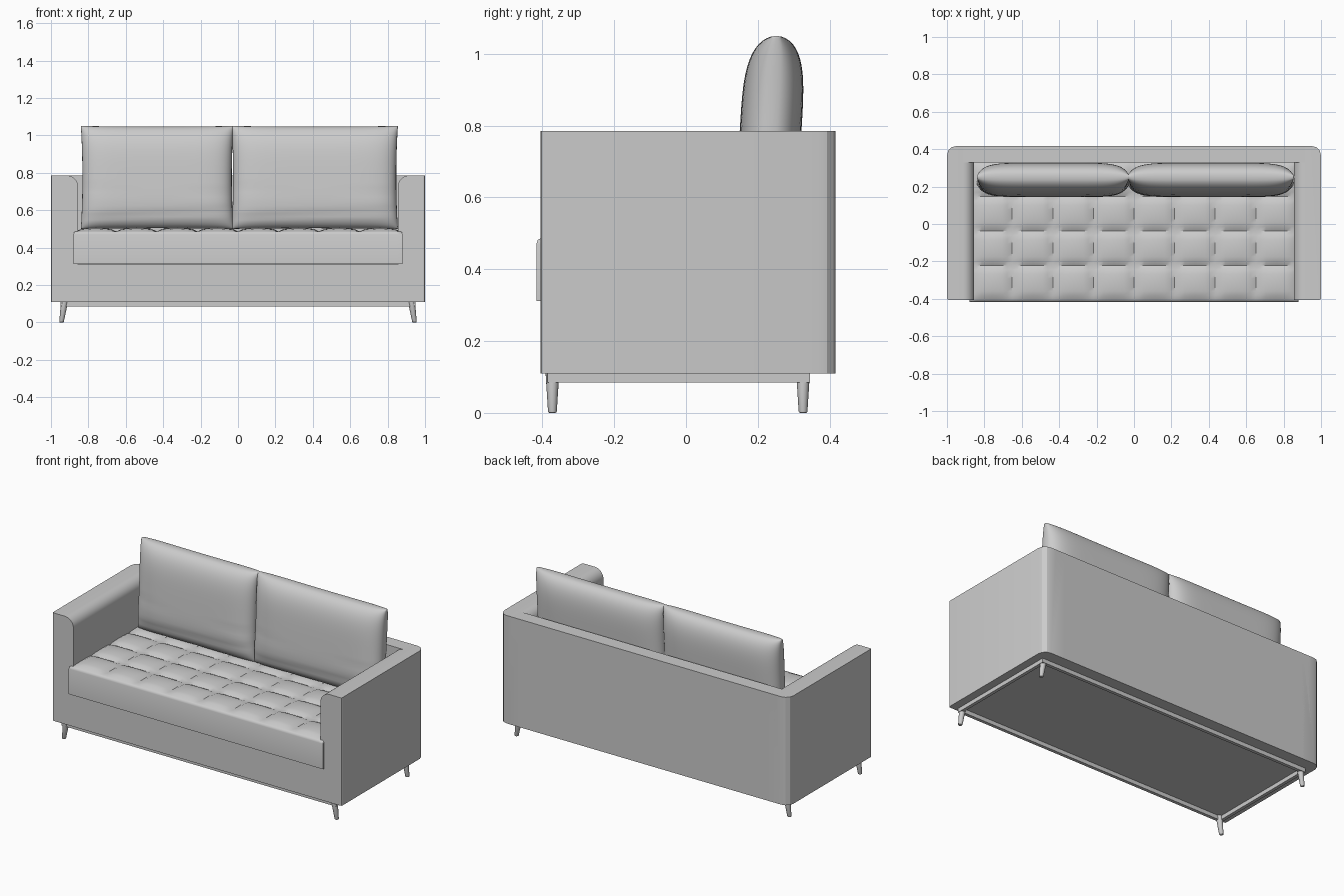
import bpy, bmesh, math
from mathutils import Vector

if "Cube" in bpy.data.objects:
    bpy.data.objects.remove(bpy.data.objects["Cube"])

# Single upholstery colour
GREY = (0.6, 0.6, 0.6, 1)
fabric = bpy.data.materials.new("light_grey")
fabric.use_nodes = True
fabric.diffuse_color = GREY
fabric.node_tree.nodes["Principled BSDF"].inputs["Base Color"].default_value = GREY


def finish(bm, name, angle=30, mirror=False):
    """Turn a bmesh into a shaded, coloured object."""
    bmesh.ops.recalc_face_normals(bm, faces=bm.faces)
    mesh = bpy.data.meshes.new(name)
    bm.to_mesh(mesh)
    bm.free()
    mesh.materials.append(fabric)
    ob = bpy.data.objects.new(name, mesh)
    bpy.context.collection.objects.link(ob)
    bpy.ops.object.select_all(action="DESELECT")
    ob.select_set(True)
    bpy.context.view_layer.objects.active = ob
    bpy.ops.object.shade_smooth_by_angle(angle=math.radians(angle))
    if mirror:
        ob.modifiers.new("Mirror", "MIRROR")
    return ob


def box(name, x, y, z):
    """Box from (min, max) pairs."""
    bm = bmesh.new()
    bmesh.ops.create_cube(bm, size=1)
    for v in bm.verts:
        v.co = [lo + (c + 0.5) * (hi - lo) for c, (lo, hi) in zip(v.co, (x, y, z))]
    return finish(bm, name)


FRONT, BACK, LOW, TOP = -0.405, 0.417, 0.11, 0.785
ARM_IN, ROUND = 0.855, 0.06

# Arms: rounded inner top, softened outer corners at front and back
bm = bmesh.new()
profile = [(1, TOP), (1, LOW), (ARM_IN, LOW)]
for i in range(9):
    a = math.pi - i * math.pi / 16
    profile.append((ARM_IN + ROUND + ROUND * math.cos(a), TOP - ROUND + ROUND * math.sin(a)))
face = bm.faces.new([bm.verts.new((x, FRONT, z)) for x, z in profile])
ext = bmesh.ops.extrude_face_region(bm, geom=[face])["geom"]
bmesh.ops.translate(bm, vec=(0, BACK - FRONT, 0),
                    verts=[g for g in ext if isinstance(g, bmesh.types.BMVert)])
for y, size, segs in ((BACK, 0.05, 3), (FRONT, 0.008, 2)):
    corner = [e for e in bm.edges
              if all(v.co.x > 0.999 and abs(v.co.y - y) < 1e-4 for v in e.verts)]
    bmesh.ops.bevel(bm, geom=corner, offset=size, segments=segs, profile=0.5, affect="EDGES")
finish(bm, "arms", 20, mirror=True)

# Backrest, seat base and recessed underside frame
box("backrest", (-0.93, 0.93), (0.33, BACK), (LOW, TOP))
box("seat_base", (-0.9, 0.9), (FRONT, 0.34), (LOW, 0.31))
for side, y in (("front", -0.385), ("back", 0.325)):
    box(f"{side}_plinth_rail", (-0.95, 0.95), (y, y + 0.02), (0.085, LOW + 0.005))
for side, x in (("right", -0.95), ("left", 0.93)):
    box(f"{side}_plinth_rail", (x, x + 0.02), (-0.385, 0.345), (0.085, LOW + 0.005))

# Tapered legs leaning outwards
for side, y in (("front", -0.372), ("back", 0.326)):
    bm = bmesh.new()
    bmesh.ops.create_cone(bm, cap_ends=True, segments=16, radius1=0.012, radius2=0.019, depth=0.11)
    rim = [e for e in bm.edges if all(v.co.z < 0 for v in e.verts)]
    bmesh.ops.bevel(bm, geom=rim, offset=0.004, segments=2, profile=0.5, affect="EDGES")
    for v in bm.verts:
        v.co.z += 0.055
        v.co += Vector((0.944 - 0.15 * v.co.z, y, 0))
    finish(bm, f"{side}_legs", 40, mirror=True)

# Tufted seat cushion: puffed cells, rolled rim, straight sides
COLS, ROWS, SUB = 8, 4, 8
HALF_X, HALF_Y, MID_Y = 0.88, 0.38, -0.037
bm = bmesh.new()
bmesh.ops.create_grid(bm, x_segments=COLS * SUB, y_segments=ROWS * SUB, size=1)
for v in bm.verts:
    u, w = (v.co.x + 1) / 2 * COLS, (v.co.y + 1) / 2 * ROWS
    puff = abs(math.sin(math.pi * u) * math.sin(math.pi * w)) ** 0.45
    v.co = (v.co.x * (HALF_X - 0.012), MID_Y + v.co.y * (HALF_Y - 0.012), 0.486 + 0.02 * puff)
for grow, z in ((0.008, 0.482), (0.004, 0.47), (0, 0.312)):
    rim = [e for e in bm.edges if e.is_boundary]
    new = bmesh.ops.extrude_edge_only(bm, edges=rim)["geom"]
    for v in (g for g in new if isinstance(g, bmesh.types.BMVert)):
        v.co.x *= 1 + grow / HALF_X
        v.co.y = MID_Y + (v.co.y - MID_Y) * (1 + grow / HALF_Y)
        v.co.z = z
bmesh.ops.holes_fill(bm, edges=[e for e in bm.edges if e.is_boundary], sides=0)
finish(bm, "seat_cushion", 45)


def pillow(name, x0, x1):
    """Plump back pillow with a pinched seam and light creases."""
    bm = bmesh.new()
    for side in (-1, 1):
        grid = bmesh.ops.create_grid(bm, x_segments=40, y_segments=32, size=1)["verts"]
        for v in grid:
            u, w = (math.sin(c * math.pi / 2) for c in v.co.xy)
            swell = math.sqrt(max(0, (1 - abs(u) ** 7) * (1 - w ** 4)))
            crease = 0.006 * math.exp(-((w + 0.28 + 0.05 * u) / 0.05) ** 2) * u * u
            crease += 0.005 * math.exp(-((w + 0.72 - 0.06 * u) / 0.06) ** 2)
            thick = 0.006 + 0.08 * swell - crease * swell
            if max(abs(u), abs(w)) > 0.9999:
                thick = 0
            z = 0.775 + 0.275 * w * (1 - 0.012 * (1 - u * u))
            pinch = 1 - 0.02 * (1 - w * w)
            v.co = ((x0 + x1) / 2 + (x1 - x0) / 2 * u * pinch,
                    0.235 + 0.06 * (z - 0.775) + side * thick, z)
    bmesh.ops.remove_doubles(bm, verts=bm.verts, dist=0.0002)
    finish(bm, name, 60)


pillow("right_back_pillow", -0.84, -0.025)
pillow("left_back_pillow", -0.035, 0.855)
